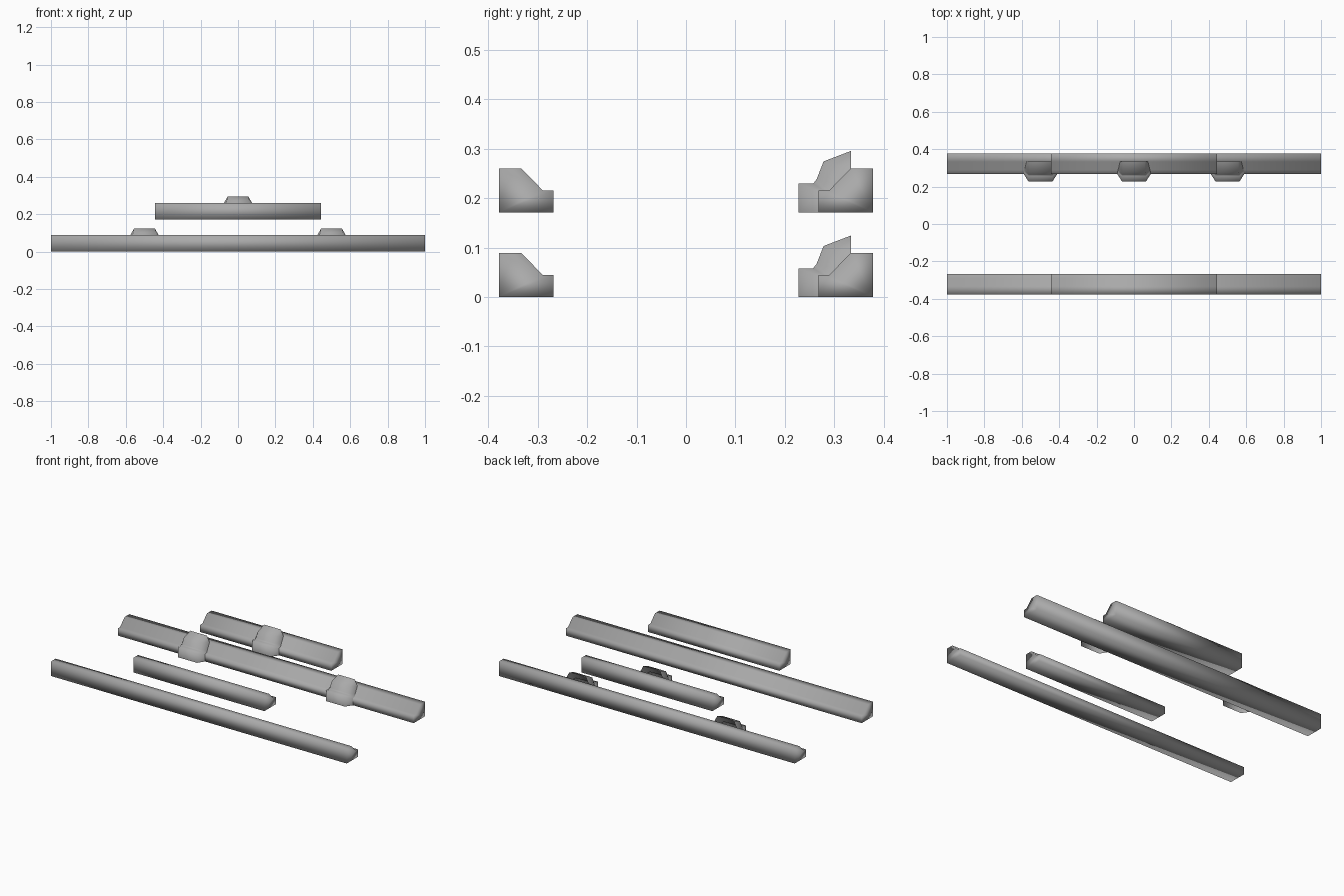
import bpy, bmesh

if "Cube" in bpy.data.objects:
    bpy.data.objects.remove(bpy.data.objects["Cube"])

LEVELS = [("lower", 0.0, 1.0, (-0.5, 0.5)), ("upper", 0.171, 0.443, (0.0,))]

# Rail cross-section (y, z) for the back side
RAIL = [(0.268, 0), (0.268, 0.044), (0.289, 0.044), (0.333, 0.089), (0.378, 0.089), (0.378, 0)]

# Clip: raised outer profile and its footprint on the rail, as (y, z, half width)
CLIP_OUTER = [(0.227, 0, 0.064), (0.227, 0.058, 0.064), (0.257, 0.058, 0.064),
              (0.264, 0.067, 0.063), (0.278, 0.103, 0.060), (0.333, 0.124, 0.056)]
CLIP_BASE = [(0.268, 0, 0.09), (0.268, 0.044, 0.09), (0.279, 0.044, 0.088),
             (0.289, 0.044, 0.086), (0.302, 0.057, 0.082), (0.333, 0.088, 0.075)]

# Dark grey for everything
grey = bpy.data.materials.new("dark_grey")
grey.diffuse_color = (0.4, 0.4, 0.4, 1)
grey.use_nodes = True
grey.node_tree.nodes["Principled BSDF"].inputs["Base Color"].default_value = grey.diffuse_color


def finish(name, bm, front_sign):
    """Turn the faces outward and make a smooth object."""
    bmesh.ops.recalc_face_normals(bm, faces=bm.faces)
    # the first face is the centre-facing side, which must point towards y = 0
    bm.faces.ensure_lookup_table()
    first = bm.faces[0]
    first.normal_update()
    if first.normal.y * front_sign > 0:
        bmesh.ops.reverse_faces(bm, faces=bm.faces[:])
    for f in bm.faces:
        f.smooth = True
    me = bpy.data.meshes.new(name)
    bm.to_mesh(me)
    bm.free()
    me.materials.append(grey)
    ob = bpy.data.objects.new(name, me)
    bpy.context.collection.objects.link(ob)
    return ob


def skin(bm, a, b):
    """Join two vertex rows with quads."""
    for i in range(len(a) - 1):
        bm.faces.new((a[i], a[i + 1], b[i + 1], b[i]))


def rail(name, half, z0, side):
    bm = bmesh.new()
    left, right = [[bm.verts.new((x, side * y, z + z0)) for y, z in RAIL] for x in (-half, half)]
    skin(bm, left + left[:1], right + right[:1])
    bm.faces.new(left)
    bm.faces.new(right)
    return finish(name, bm, side)


def clip(name, x0, z0):
    bm = bmesh.new()

    def row(pts, s):
        return [bm.verts.new((x0 + s * h, y, z + z0)) for y, z, h in pts]

    outer_l, outer_r = row(CLIP_OUTER, -1), row(CLIP_OUTER, 1)
    skin(bm, outer_l, outer_r)
    skin(bm, row(CLIP_BASE, -1), outer_l)
    skin(bm, outer_r, row(CLIP_BASE, 1))
    return finish(name, bm, 1)


for level, z0, half, clips in LEVELS:
    # front and back rails
    rail(level + "_front_rail", half, z0, -1)
    rail(level + "_back_rail", half, z0, 1)
    # clips on the back rail
    for i, x in enumerate(clips):
        clip(f"{level}_clip_{i + 1}", x, z0)
